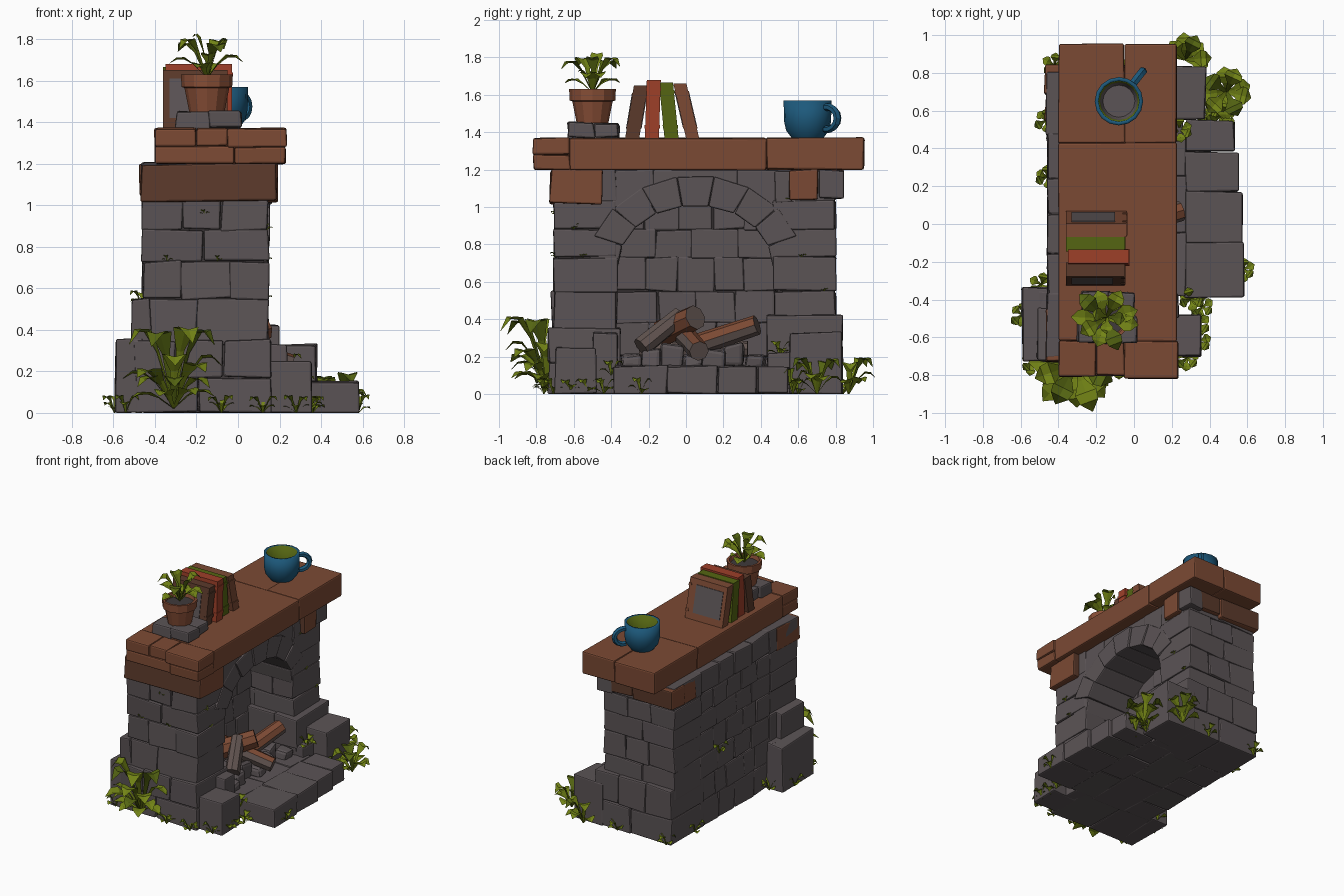
import bpy, bmesh, math, random
from mathutils import Vector, Matrix

if "Cube" in bpy.data.objects:
    bpy.data.objects.remove(bpy.data.objects["Cube"])
random.seed(4)

def mat(name, r, g, b):
    m = bpy.data.materials.new(name)
    m.diffuse_color = (r, g, b, 1)
    m.use_nodes = True
    m.node_tree.nodes["Principled BSDF"].inputs["Base Color"].default_value = m.diffuse_color
    return m

STONE = mat("stone grey", 0.105, 0.088, 0.092)
MORTAR = mat("dark mortar", 0.05, 0.042, 0.043)
WOOD = mat("mantel wood", 0.20, 0.068, 0.034)
DARKWOOD = mat("dark wood", 0.105, 0.042, 0.024)
BARK = mat("log bark", 0.12, 0.088, 0.08)
CLAY = mat("pot clay", 0.25, 0.078, 0.038)
LEAF = mat("leaf green", 0.17, 0.23, 0.008)
DARKLEAF = mat("dark leaf green", 0.09, 0.13, 0.006)
BLUE = mat("mug blue", 0.012, 0.10, 0.20)
RED = mat("book red", 0.34, 0.05, 0.022)

def finish(bm, name, mats, bevel=0, normals=True):
    if normals:
        bmesh.ops.recalc_face_normals(bm, faces=bm.faces)
    me = bpy.data.meshes.new(name)
    bm.to_mesh(me)
    bm.free()
    for m in mats:
        me.materials.append(m)
    ob = bpy.data.objects.new(name, me)
    bpy.context.collection.objects.link(ob)
    if bevel:
        b = ob.modifiers.new("bevel", "BEVEL")
        b.width, b.segments, b.limit_method = bevel, 2, "NONE"
    return ob

def hexa(bm, corners, jit=0.0, mi=0):
    vs = []
    for c in corners:
        v = Vector(c) + Vector([random.uniform(-jit, jit) for _ in range(3)])
        v.z = max(v.z, 0)
        vs.append(bm.verts.new(v))
    for f in ((0, 3, 2, 1), (4, 5, 6, 7), (0, 1, 5, 4), (1, 2, 6, 5), (2, 3, 7, 6), (3, 0, 4, 7)):
        bm.faces.new([vs[i] for i in f]).material_index = mi

def corners(x0, x1, y0, y1, z0, z1, g=0.0):
    x0, x1, y0, y1, z0, z1 = x0 + g, x1 - g, y0 + g, y1 - g, z0 + g, z1 - g
    return [(x, y, z) for z in (z0, z1) for x, y in ((x0, y0), (x1, y0), (x1, y1), (x0, y1))]

def blocks(name, boxes, m, jit=0.008, bevel=0.009, ends=None):
    bm = bmesh.new()
    for b in boxes:
        hexa(bm, corners(*b), jit)
    if ends:  # second colour on faces turned along y
        bm.normal_update()
        for f in bm.faces:
            f.material_index = int(abs(f.normal.y) > .7)
    return finish(bm, name, [m] + ([ends] if ends else []), bevel)

def courses(x, y, zs, n, axis):
    """Stone courses over a box, split unevenly along one axis."""
    out = []
    for i in range(len(zs) - 1):
        k = n + i % 2
        lo, hi = (x, y)[axis]
        cuts = [lo] + [lo + (hi - lo) * (j + random.uniform(-.15, .15)) / k for j in range(1, k)] + [hi]
        for a, b in zip(cuts, cuts[1:]):
            out.append((a, b, *y, zs[i], zs[i + 1]) if axis == 0 else (*x, a, b, zs[i], zs[i + 1]))
    return out

# Masonry: dark core, columns, back wall
blocks("mortar_core", [(-.44, .125, -.685, -.39, .02, 1.19), (-.44, .125, .49, .785, .02, 1.19),
       (-.44, -.24, -.5, .6, .02, 1.19), (-.43, .10, -.5, .6, 1.12, 1.19)], MORTAR, 0, 0)
ZS = [.33, .55, .73, .88, 1.03, 1.2]
blocks("left_column", courses((-.46, .145), (-.705, -.37), ZS, 2, 0), STONE)
blocks("right_column", courses((-.46, .145), (.47, .80), ZS, 2, 0), STONE)
blocks("back_wall", courses((-.455, -.22), (-.38, .48), [0, .2, .38] + ZS[1:], 4, 1), STONE)

# Wider base stones, back buttress and front foot blocks
blocks("left_base", courses((-.50, .16), (-.735, -.355), [0, .17, .35], 2, 0), STONE)
blocks("right_base", courses((-.46, .20), (.435, .835), [0, .2, .42], 2, 0), STONE)
blocks("back_buttress", [(-.59, -.46, -.725, -.335, 0, .35), (-.51, -.42, -.72, -.45, .33, .55)], STONE)
blocks("foot_blocks", [(.13, .38, .55, .84, 0, .33), (.13, .36, -.70, -.48, 0, .25),
       (.13, .24, -.50, -.36, 0, .33), (.13, .26, .44, .57, 0, .22)], STONE)

# Arch of wedge stones, filled corners and keystone
def on_arch(a, k, x):
    return (x, .05 + (.415 + k) * math.cos(a), .68 + (.33 + k) * math.sin(a))
bm = bmesh.new()
N = 9
for i in range(N):
    a, b = math.pi * i / N, math.pi * (i + 1) / N
    x1 = .142 + .01 * (i % 2)
    mid = i == N // 2
    pts = [on_arch(q, k, x) for x in (-.26, x1 + .02 * mid) for q, k in ((a, 0), (b, 0), (b, .16), (a, .16))]
    hexa(bm, pts, .003)
finish(bm, "arch_stones", [STONE], .008)
blocks("arch_corner_stones", [(-.25, .14, -.40, -.17, 1.0, 1.2), (-.25, .14, .27, .49, 1.0, 1.2),
       (-.25, .135, -.18, .28, 1.08, 1.2), (-.25, .135, -.40, -.32, .86, 1.02),
       (-.25, .135, .42, .49, .86, 1.02)], STONE, .005)

# Hearth slabs, firebox floor and ember ring stones
ys = [-.385, -.10, .17, .38, .55]
blocks("hearth_slabs", [(.27, x1, a, b, 0, .15) for a, b, x1 in zip(ys, ys[1:], (.585, .575, .555, .53))]
       + [(.05, .28, a, b, 0, .15) for a, b in ((-.38, -.05), (-.05, .25), (.25, .5))], STONE)
blocks("firebox_floor", [(-.25, .07, -.39, .05, 0, .16), (-.25, .07, .05, .49, 0, .16)], STONE)
blocks("ember_stones", [(.08 - .06 * (i % 2), .19 - .03 * (i % 3), -.35 + i * .11, -.235 + i * .11, .14,
       .21 + .03 * (i % 3)) for i in range(7)], STONE, .016, .02)

# Logs: bark all round, or split with a bare wood upper side
def log(name, p, q, r, split):
    p, q = Vector(p), Vector(q)
    d = (q - p).normalized()
    bm = bmesh.new()
    M = Matrix.Translation((p + q) / 2) @ d.to_track_quat("Z", "Y").to_matrix().to_4x4()
    bmesh.ops.create_cone(bm, cap_ends=True, segments=8, radius1=r, radius2=r * .9, depth=(q - p).length, matrix=M)
    bm.normal_update()
    for f in bm.faces:
        f.material_index = int(f.normal.z > split and abs(f.normal.dot(d)) < .8)
    finish(bm, name, [BARK, WOOD])
log("log_left", (.12, -.24, .25), (.02, -.03, .42), .055, 2)
log("log_right", (.0, .02, .25), (.10, .38, .37), .06, -.1)
log("log_front", (-.12, -.04, .35), (.25, .07, .23), .06, .5)
log("log_split", (-.08, -.12, .33), (.12, .05, .41), .075, -2)
log("log_back", (-.14, -.25, .24), (-.12, .33, .24), .05, 2)

# Mantel planks and support beams
blocks("mantel_planks", [(-.40, .225, -.62, .43, 1.2, 1.37), (-.40, -.05, .43, .955, 1.2, 1.37),
       (-.05, .225, .43, .95, 1.2, 1.37)], WOOD, .004, .01)
blocks("mantel_end_planks", [(-.40, -.20, -.81, -.62, 1.285, 1.37), (-.20, -.05, -.80, -.62, 1.285, 1.37),
       (-.05, .235, -.82, -.62, 1.28, 1.37), (-.40, -.02, -.805, -.62, 1.2, 1.285),
       (-.02, .23, -.815, -.62, 1.2, 1.28)], WOOD, .004, .01)
blocks("mantel_beams", [(-.465, .19, -.725, -.45, 1.02, 1.2), (-.47, .185, .55, .71, 1.04, 1.2),
       (-.47, -.12, .69, .84, 1.05, 1.2), (-.12, .12, .70, .83, 1.06, 1.2)], WOOD, .008, .01, DARKWOOD)
blocks("beam_end_stone", [(.05, .17, .71, .84, 1.05, 1.2)], STONE)

# Lathe helper for pot and mug
def lathe(name, prof, c, n, mats, rule=None, smooth=False):
    bm = bmesh.new()
    rings = [[bm.verts.new((c[0] + r * math.cos(t * math.tau / n), c[1] + r * math.sin(t * math.tau / n), z))
              for t in range(n)] for r, z in prof]
    for k in range(len(rings) - 1):
        for i in range(n):
            j = (i + 1) % n
            f = bm.faces.new((rings[k][i], rings[k][j], rings[k + 1][j], rings[k + 1][i]))
            f.smooth = smooth
            f.material_index = rule(k) if rule else 0
    bm.faces.new(rings[0])
    bm.faces.new(rings[-1]).material_index = len(mats) - 1
    return finish(bm, name, mats)

# Flower pot on small stones
blocks("pot_stones", [(-.30, -.14, -.63, -.50, 1.37, 1.45), (-.14, .02, -.63, -.49, 1.37, 1.455),
       (-.28, -.13, -.50, -.36, 1.37, 1.445), (-.13, .0, -.49, -.36, 1.37, 1.45)], STONE, .008, .01)
lathe("flower_pot", [(.085, 1.45), (.108, 1.565), (.122, 1.57), (.125, 1.63), (.108, 1.63), (.10, 1.60)],
      (-.15, -.50), 12, [CLAY, MORTAR])

# Mug with mossy inner wall and ring handle
lathe("mug", [(.085, 1.37), (.115, 1.41), (.126, 1.46), (.128, 1.57), (.108, 1.57), (.100, 1.47), (.085, 1.44)],
      (-.08, .65), 16, [BLUE, DARKLEAF, STONE], lambda k: 1 if k == 4 else 2 if k > 4 else 0, True)
bm = bmesh.new()
u = Vector((.62, .78, 0))
rings = []
for i in range(9):
    a = -1.75 + 3.5 * i / 8
    o = u * math.cos(a) + Vector((0, 0, math.sin(a)))
    c = Vector((-.08, .65, 1.475)) + u * .135 + u * math.cos(a) * .07 + Vector((0, 0, math.sin(a) * .06))
    s = Vector((-u.y, u.x, 0))
    rings.append([bm.verts.new(c + o * .02 * math.cos(t) + s * .024 * math.sin(t))
                  for t in [k * math.tau / 6 for k in range(6)]])
for A, B in zip(rings, rings[1:]):
    for k in range(6):
        bm.faces.new((A[k], A[k - 1], B[k - 1], B[k]))
finish(bm, "mug_handle", [BLUE])

# Books leaning along y, outer ones with a grey label on the broad sides
def book(name, y0, y1, lean, top, x0, x1, m, label=False):
    bm = bmesh.new()
    def slab(xa, xb, ya, yb, za, zb, mi):
        hexa(bm, [(x, y + lean * (z - 1.37) / .3, z) for x, y, z in corners(xa, xb, ya, yb, za, zb)], 0, mi)
    slab(x0, x1, y0, y1, 1.37, top, 0)
    for z in (1.42, top - .06):
        slab(x1 - .02, x1 + .005, y0 - .003, y1 + .003, z, z + .02, 0)
    if label:
        slab(x0 + .03, x1 - .06, y0 - .004, y1 + .004, 1.42, top - .04, 1)
    finish(bm, name, [m, STONE])
book("book_left", -.325, -.25, .05, 1.65, -.36, -.05, DARKWOOD, True)
book("book_red", -.22, -.145, .01, 1.68, -.35, -.03, RED)
book("book_green", -.115, -.04, -.03, 1.665, -.36, -.05, DARKLEAF)
book("book_right", .0, .07, -.07, 1.66, -.36, -.04, WOOD, True)

# Plants: broad folded, arching leaves
def plant(name, c, n, reach, height, width, a0=0, a1=math.tau, bend=.72):
    bm = bmesh.new()
    for i in range(n):
        a = a0 + (a1 - a0) * (i + random.uniform(.25, .75)) / n
        s = random.uniform(.8, 1)
        h = height * (random.uniform(.85, 1) if i % 2 else random.uniform(.3, .6))
        d, side = Vector((math.cos(a), math.sin(a), 0)), Vector((-math.sin(a), math.cos(a), 0))
        prev = None
        for t, w in ((0, .12), (.35, .35), (.6, 1), (.8, .85), (1, .04)):
            p = Vector(c) + d * reach * s * t + Vector((0, 0, h * math.sin(t * math.pi * bend)))
            up = Vector((0, 0, width * w * .25))
            row = [bm.verts.new(p + side * width * w * k + up * abs(k)) for k in (-1, 0, 1)]
            if prev:
                for k in (0, 1):
                    f = bm.faces.new((prev[k], prev[k + 1], row[k + 1], row[k]))
                    f.material_index = int(i % 4 == 3)
                    f.normal_update()
                    if f.normal.z < 0:
                        f.normal_flip()
            prev = row
    finish(bm, name, [LEAF, DARKLEAF], normals=False)
plant("potted_plant", (-.15, -.50, 1.61), 9, .19, .19, .045)
plant("potted_plant_top", (-.14, -.49, 1.62), 4, .10, .20, .035, .5, 6.8, .6)
plant("large_fern", (-.31, -.74, .03), 9, .27, .42, .06, math.pi * .95, math.pi * 2.05, .7)
plant("large_fern_low", (-.31, -.74, .02), 7, .23, .16, .05, math.pi, math.pi * 2, .75)
plant("hearth_plant", (.49, .70, .0), 9, .16, .19, .05)
plant("corner_plant", (.27, .87, .0), 7, .15, .19, .045, -.6, 2.9)
plant("hearth_plant_small", (.46, .57, .0), 6, .10, .14, .035)
TUFTS = [(.36, -.44, 0), (.34, -.62, 0), (.28, -.71, 0), (.12, -.76, 0), (-.08, -.76, 0), (-.54, -.73, 0),
         (-.595, -.48, 0), (-.49, -.32, 0), (.58, -.24, 0), (-.465, .55, 0), (-.42, .84, 0), (.0, .84, 0),
         (.40, .50, .0), (.30, -.40, .1), (.24, .50, .2), (-.46, .25, .5), (.39, .60, 0), (.34, -.53, 0)]
for i, c in enumerate(TUFTS):
    plant("grass_tuft_%d" % (i + 1), c, 6, .075, .085, .026)

# Moss sprigs in wall joints
for i, c in enumerate([(.14, -.55, .73), (.14, .62, .73), (.14, .55, 1.03), (.14, -.6, .88), (.14, .74, .55),
                       (-.1, -.70, .73), (-.34, -.70, .73), (-.16, -.70, .95)]):
    plant("moss_sprig_%d" % (i + 1), c, 5, .03, .03, .012)
